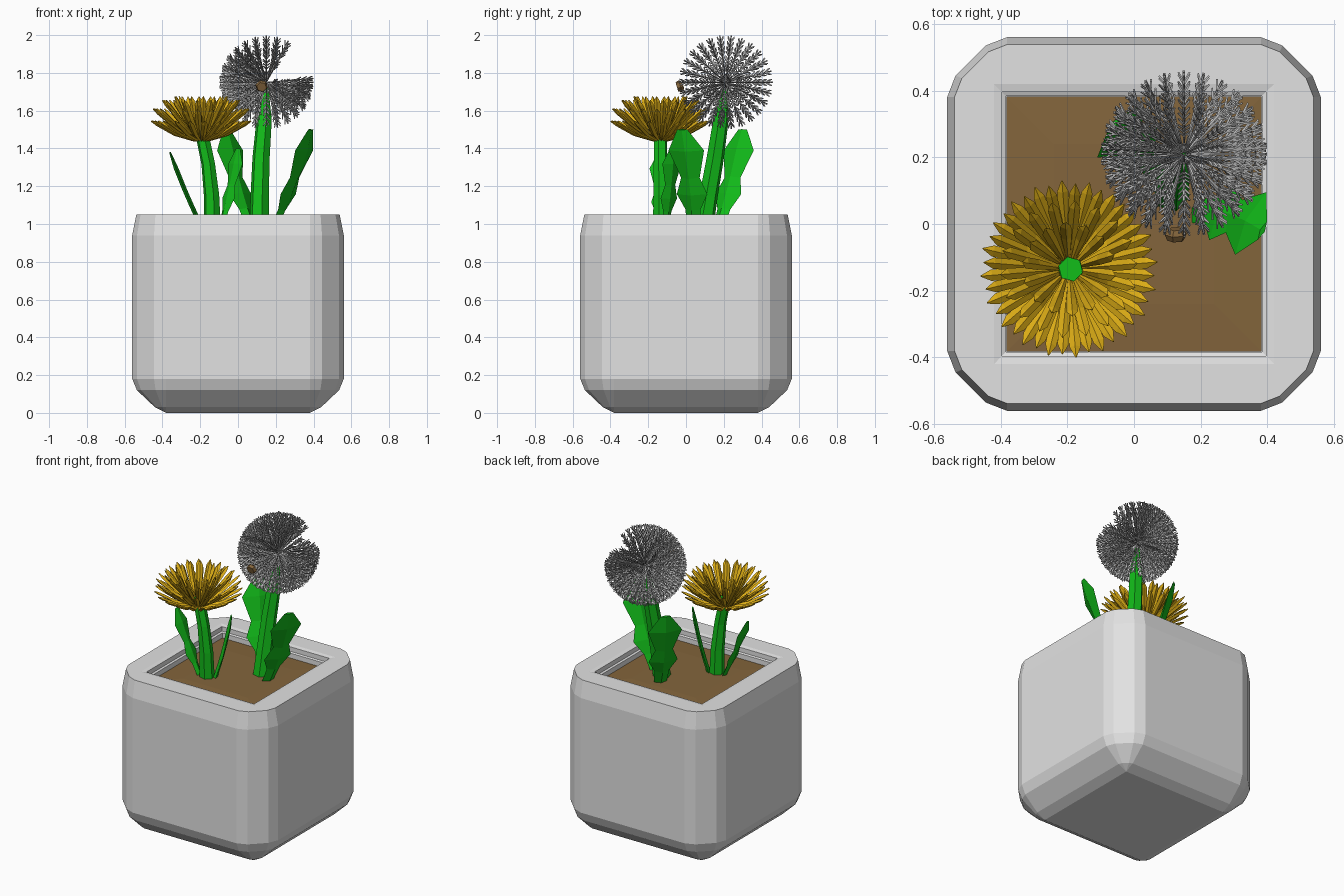
import bpy, bmesh, math
from mathutils import Vector

if "Cube" in bpy.data.objects:
    bpy.data.objects.remove(bpy.data.objects["Cube"])


def material(name, rgb):
    m = bpy.data.materials.new(name)
    m.diffuse_color = (*rgb, 1)
    m.use_nodes = True
    m.node_tree.nodes["Principled BSDF"].inputs["Base Color"].default_value = m.diffuse_color
    return m


POT = material("pot_white", (0.76, 0.76, 0.76))
SOIL = material("soil_brown", (0.23, 0.13, 0.045))
GREEN = material("leaf_green", (0.006, 0.5, 0.01))
YELLOW = material("petal_yellow", (0.72, 0.42, 0.008))
FLUFF = material("seed_grey", (0.5, 0.5, 0.5))


def loft(bm, rings, caps=True):
    """Skin a list of equal-length point rings."""
    vs = [[bm.verts.new(p) for p in r] for r in rings]
    n = len(rings[0])
    for a, b in zip(vs, vs[1:]):
        for i in range(n):
            j = (i + 1) % n
            bm.faces.new((a[i], a[j], b[j], b[i]))
    if caps:
        bm.faces.new(vs[0][::-1])
        bm.faces.new(vs[-1])


def finish(bm, name, mat):
    bmesh.ops.remove_doubles(bm, verts=bm.verts, dist=1e-5)
    bmesh.ops.recalc_face_normals(bm, faces=bm.faces)
    me = bpy.data.meshes.new(name)
    bm.to_mesh(me)
    bm.free()
    me.materials.append(mat)
    ob = bpy.data.objects.new(name, me)
    bpy.context.collection.objects.link(ob)
    return ob


def tube(bm, pts, radii, sides=6):
    """Loft a polygon section along a path."""
    pts = [Vector(p) for p in pts]
    d = (pts[-1] - pts[0]).normalized()
    u = d.orthogonal().normalized()
    v = d.cross(u)
    loft(bm, [[p + (u * math.cos(k * math.tau / sides) + v * math.sin(k * math.tau / sides)) * r
               for k in range(sides)] for p, r in zip(pts, radii)])


def blade(bm, pts, widths, side, thick):
    """Loft a flat diamond section along a path."""
    side = Vector(side).normalized()
    rings = []
    for i, (p, w) in enumerate(zip(pts, widths)):
        t = pts[min(i + 1, len(pts) - 1)] - pts[max(i - 1, 0)]
        n = side.cross(t).normalized() * thick * (0.4 if i == len(pts) - 1 else 1)
        rings.append([p - side * w, p + n, p + side * w, p - n])
    loft(bm, rings)


# Pot: square sections with rounded corners, then the rim and the hollow
def square_ring(c, r, z):
    out = []
    for q in range(4):
        for a, b in ((1, 0), (0.86, 0.36), (0.36, 0.86), (0, 1)):
            x, y = c + r * a, c + r * b
            for _ in range(q):
                x, y = -y, x
            out.append((x, y, z))
    return out


bm = bmesh.new()
loft(bm, [square_ring(*p) for p in (
    (0.38, 0, 0), (0.38, 0.06, 0.03), (0.38, 0.155, 0.12), (0.38, 0.18, 0.18),
    (0.38, 0.18, 0.94), (0.38, 0.158, 1.05), (0.42, 0, 1.05), (0.395, 0, 1.045),
    (0.395, 0, 1.015), (0.383, 0, 1.01), (0.383, 0, 0.95))], caps=False)
# floor under the soil and the base of the pot
for z in (0.0, 0.95):
    bm.faces.new([bm.verts.new((s * h, t * h, z)) for h in (0.38 if z == 0 else 0.383,)
                  for s, t in ((-1, -1), (1, -1), (1, 1), (-1, 1))])
finish(bm, "pot", POT)

# Soil
bm = bmesh.new()
loft(bm, [square_ring(0.382, 0, 0.955), square_ring(0.382, 0, 0.978), square_ring(0.24, 0, 0.985)],
     caps=False)
bm.faces.new([bm.verts.new((s * 0.24, t * 0.24, 0.985)) for s, t in ((-1, -1), (1, -1), (1, 1), (-1, 1))])
finish(bm, "soil", SOIL)

# Stems
bm = bmesh.new()
tube(bm, [(-0.135, -0.13, 0.97), (-0.14, -0.132, 1.15), (-0.158, -0.135, 1.32), (-0.185, -0.135, 1.45),
          (-0.19, -0.135, 1.49)], [0.046, 0.042, 0.037, 0.036, 0.038])
finish(bm, "flower_stem", GREEN)
bm = bmesh.new()
tube(bm, [(0.112, 0.09, 0.97), (0.115, 0.12, 1.15), (0.122, 0.155, 1.35), (0.138, 0.185, 1.55),
          (0.15, 0.21, 1.72)], [0.055, 0.05, 0.047, 0.042, 0.012])
finish(bm, "seed_head_stem", GREEN)

# Toothed leaves: base, middle, tip, width direction, width scale
PROFILE = ((0, 0.04), (0.2, 0.045), (0.36, 0.09), (0.53, 0.055), (0.8, 0.105), (1, 0.03))
LEAVES = {
    "flower_leaf_left": ((-0.19, -0.13, 0.98), (-0.28, -0.13, 1.16), (-0.36, -0.13, 1.38), (0, 1, 0), 0.6, 0.012),
    "flower_leaf_right": ((-0.09, -0.11, 0.98), (-0.03, -0.08, 1.2), (0.0, -0.07, 1.4), (-0.6, 0.8, 0), 0.6, 0.012),
    "seed_head_leaf_back": ((0.07, 0.17, 0.98), (-0.02, 0.25, 1.22), (-0.06, 0.30, 1.5), (0.6, 0.7, 0), 1, 0.02),
    "seed_head_leaf_right": ((0.19, 0.04, 0.98), (0.30, 0.04, 1.22), (0.385, -0.02, 1.5), (0.45, 0.9, 0), 1, 0.02),
}
for name, (a, b, c, side, s, thick) in LEAVES.items():
    a, b, c = Vector(a), Vector(b), Vector(c)
    pts = [a * (1 - t) ** 2 + b * 2 * t * (1 - t) + c * t * t for t, _ in PROFILE]
    bm = bmesh.new()
    blade(bm, pts, [w * s for _, w in PROFILE], side, thick)
    finish(bm, name, GREEN)

# Yellow flower: layers of pointed petals (count, tip radius, tip height, middle radius, middle height)
bm = bmesh.new()
centre = Vector((-0.195, -0.135, 0))
for k, (n, rt, zt, rm, zm) in enumerate(((20, 0.265, 1.545, 0.14, 1.475), (20, 0.255, 1.61, 0.14, 1.515),
                                         (18, 0.205, 1.655, 0.125, 1.56), (14, 0.14, 1.675, 0.095, 1.57))):
    for i in range(n):
        a = math.tau * (i + 0.5 * (k % 2)) / n + 0.08
        d = Vector((math.cos(a), math.sin(a), 0))
        up = Vector((0, 0, 1))
        tip, mid = d * rt + up * zt, d * rm + up * zm
        pts = [centre + p for p in (d * 0.035 + up * (1.445 + 0.008 * k), mid,
                                    mid.lerp(tip, 0.75), tip)]
        blade(bm, pts, [0.006, 0.016, 0.017, 0.002], (-d.y, d.x, 0), 0.009)
finish(bm, "petals", YELLOW)

# Seed head: barbed spokes on a sphere, with one wedge blown away
bm = bmesh.new()
hub = Vector((0.15, 0.21, 1.75))
R = 0.25
for ring in range(13):
    th = math.pi * (ring + 0.5) / 13
    n = 26 if math.sin(th) > 0.55 else (18 if math.sin(th) > 0.3 else 8)
    for i in range(n):
        ph = math.tau * i / n
        d = Vector((math.cos(th), math.sin(th) * math.cos(ph), math.sin(th) * math.sin(ph)))
        if 5 < math.degrees(math.atan2(d.z, d.x)) < 60:
            continue
        tube(bm, [hub + d * 0.02, hub + d * R], [0.003, 0.0045], 3)
        u = Vector((0, -math.sin(ph), math.cos(ph)))
        v = d.cross(u)
        for r in (0.155, 0.185, 0.215):
            for s in (u, -u, v, -v):
                tube(bm, [hub + d * r, hub + d * (r + 0.03) + s * 0.017], [0.004, 0.003], 3)
finish(bm, "seed_head", FLUFF)

# Small brown seed at the front of the seed head
bm = bmesh.new()
tube(bm, [(0.125, -0.015, 1.735), (0.125, -0.03, 1.73), (0.125, -0.048, 1.725)], [0.02, 0.034, 0.026])
finish(bm, "loose_seed", SOIL)
